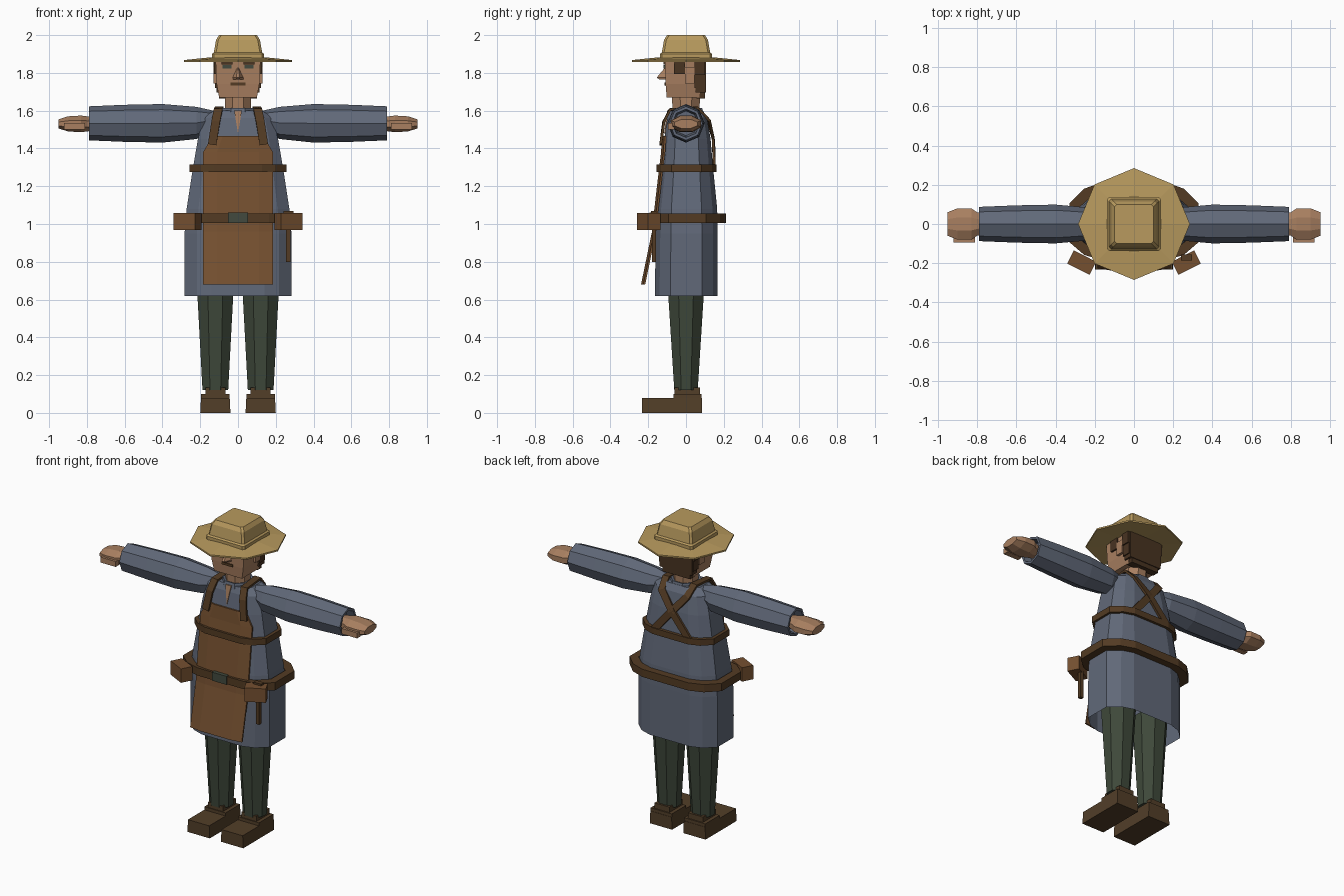
import bpy
import bmesh
import math
from mathutils import Vector, Matrix

if "Cube" in bpy.data.objects:
    bpy.data.objects.remove(bpy.data.objects["Cube"], do_unlink=True)


def material(name, rgb):
    lin = [((c / 255 + 0.055) / 1.055) ** 2.4 for c in rgb] + [1]
    m = bpy.data.materials.new(name)
    m.use_nodes = True
    m.diffuse_color = lin
    m.node_tree.nodes["Principled BSDF"].inputs["Base Color"].default_value = lin
    return m


COAT = material("slate_cloth", (97, 105, 121))
APRON = material("tan_leather", (117, 80, 48))
STRAP = material("dark_leather", (83, 59, 35))
SKIN = material("skin", (168, 127, 96))
STRAW = material("straw", (184, 154, 94))
TROUSER = material("green_cloth", (62, 72, 58))
BOOT = material("boot_leather", (82, 62, 40))
HAIR = material("brown_hair", (72, 51, 33))
METAL = material("dull_metal", (66, 74, 62))


def loft(name, rings, mat, caps=(True, True), loop=False):
    """Skin a list of equal-length point rings."""
    bm = bmesh.new()
    rows = [[bm.verts.new(p) for p in r] for r in rings]
    n = len(rows[0])
    for a, b in zip(rows, rows[1:] + (rows[:1] if loop else [])):
        for i in range(n):
            j = (i + 1) % n
            bm.faces.new((a[i], a[j], b[j], b[i]))
    if not loop:
        if caps[0]:
            bm.faces.new(rows[0])
        if caps[1]:
            bm.faces.new(rows[-1])
    bmesh.ops.recalc_face_normals(bm, faces=bm.faces)
    me = bpy.data.meshes.new(name)
    bm.to_mesh(me)
    bm.free()
    me.materials.append(mat)
    ob = bpy.data.objects.new(name, me)
    bpy.context.collection.objects.link(ob)
    return ob


def rect(x0, x1, y0, y1, z):
    return [(x0, y0, z), (x1, y0, z), (x1, y1, z), (x0, y1, z)]


def box(name, x, y, z, mat, s=1):
    x = [v * s for v in x]
    return loft(name, [rect(*x, *y, h) for h in z], mat)


def octagon(cx, hx, hy, z, turn=0.5):
    k = 1 / math.cos(math.pi / 8) if turn else 1
    angles = [(i + turn) * math.pi / 4 for i in range(8)]
    return [(cx + hx * k * math.cos(a), hy * k * math.sin(a), z) for a in angles]


def torso(hx, yf, yb, z):
    """Twelve-sided body cross-section."""
    quarter = [(1, .5), (.77, .85), (.5, 1)]
    front = [(u, v * yf) for u, v in quarter]
    back = [(u, v * yb) for u, v in quarter]
    right = front[::-1] + back
    half = [(hx * u, y, z) for u, y in right]
    return half + [(-x, y, z) for x, y, z in half[::-1]]


def band(name, hx, yf, yb, z0, z1, t, mat):
    outer, inner = (hx, yf, yb), (hx - t, yf + t, yb - t)
    loft(name, [torso(*outer, z0), torso(*outer, z1), torso(*inner, z1), torso(*inner, z0)],
         mat, loop=True)


def strap(name, path, width, thick, mat):
    pts = [Vector(p) for p in path]
    rings = []
    for i, p in enumerate(pts):
        along = (pts[min(i + 1, len(pts) - 1)] - pts[max(i - 1, 0)]).normalized()
        out = Vector((0, p.y, max(0, p.z - 1.42) * 0.8)).normalized()
        side = along.cross(out).normalized() * width / 2
        out = out * thick / 2
        rings.append([p - side - out, p + side - out, p + side + out, p - side + out])
    loft(name, rings, mat)


# Coat body, neck and collar
loft("coat", [torso(*r) for r in (
    (.283, -.165, .168, .62), (.283, -.16, .168, .95), (.272, -.155, .165, 1.08),
    (.238, -.128, .143, 1.3), (.212, -.115, .13, 1.45), (.185, -.1, .112, 1.56),
    (.13, -.085, .09, 1.6))], COAT, (False, True))
loft("collar", [octagon(0, .1, .095, 1.57), octagon(0, .086, .085, 1.615),
                octagon(0, .07, .07, 1.61)], COAT)
loft("neck", [octagon(0, .068, .07, 1.56), octagon(0, .07, .075, 1.7)], SKIN)
loft("open_neckline", [[(-.02, y - .012, 1.6), (.02, y - .012, 1.6), (0, y - .028, 1.48)]
                       for y in (-.088, -.08)], SKIN)


# Apron with edges bent back, bands and buckle
def apron_ring(w, y, z):
    bend = [(-w, y + .012), (-.6 * w, y), (.6 * w, y), (w, y + .012)]
    return [(x, v, z) for x, v in bend] + [(x, v + .01, z) for x, v in bend[::-1]]


loft("apron", [apron_ring(*r) for r in (
    (.185, -.238, .68), (.185, -.18, .96), (.185, -.17, 1.06), (.185, -.142, 1.3),
    (.185, -.132, 1.38), (.135, -.127, 1.465))], APRON)
band("waist_belt", .33, -.185, .212, 1.005, 1.055, .048, STRAP)
band("chest_band", .256, -.155, .162, 1.275, 1.315, .022, STRAP)
box("belt_buckle", (-.052, .052), (-.194, -.17), (1.005, 1.06), METAL)

for s, side in ((1, "left"), (-1, "right")):
    # Strap over the shoulder, crossing at the back
    strap(side + "_shoulder_strap",
          [(s * x, y, z) for x, y, z in ((.137, -.134, 1.42), (.118, -.118, 1.54), (.105, -.085, 1.605),
                                         (.1, .06, 1.615), (.09, .118, 1.555),
                                         (0, .145, 1.45), (-.13, .15, 1.295))],
          .045, .014, STRAP)

    # Sleeve with open cuff
    sleeve = [(.13, .05, 1.55), (.22, .085, 1.535), (.4, .102, 1.533), (.6, .098, 1.533),
              (.79, .09, 1.533), (.79, .075, 1.533), (.74, .065, 1.533)]
    loft(side + "_sleeve", [[(s * x, v * .97, h + c) for h, v, _ in octagon(0, r, r, 0, 0)]
                            for x, r, c in sleeve], COAT)

    # Hand and thumb
    loft(side + "_hand", [[(s * x, v, 1.53 + h) for h, v, _ in octagon(0, hz, hy, 0)]
                          for x, hy, hz in ((.74, .045, .032), (.8, .06, .04), (.83, .08, .044),
                                            (.9, .08, .04), (.95, .06, .024))], SKIN)
    box(side + "_thumb", (.81, .92), (-.095, -.06), (1.5, 1.535), SKIN, s)

    # Leg and boot
    loft(side + "_leg", [octagon(s * .12, .068, .062, .12), octagon(s * .12, .1, .1, .72)], TROUSER)
    box(side + "_ankle_cuff", (.067, .173), (-.06, .075), (.08, .135), BOOT, s)
    loft(side + "_boot", [rect(s * a, s * b, y, .085, z) for a, b, y, z in (
        (.04, .2, -.232, 0), (.044, .196, -.232, .08))], BOOT)
    box(side + "_boot_heel", (.044, .196), (-.065, .083), (.07, .1), BOOT, s)

    # Belt pouch
    pouch = box(side + "_pouch", (-.064, .064), (-.0375, .0375), (.968, 1.058), APRON)
    pouch.data.transform(Matrix.Translation((s * .267, -.197, 0))
                         @ Matrix.Rotation(s * math.radians(27), 4, "Z"))

    # Eye, brow, ear and layered hair
    box(side + "_eye", (.034, .082), (-.118, -.108), (1.822, 1.841), METAL, s)
    box(side + "_brow", (.028, .088), (-.12, -.108), (1.844, 1.858), HAIR, s)
    box(side + "_ear", (.1, .13), (-.005, .045), (1.745, 1.83), SKIN, s)
    box(side + "_temple_hair", (.1, .126), (-.063, -.005), (1.795, 1.87), HAIR, s)
    box(side + "_side_hair", (.09, .13), (.045, .1), (1.79, 1.87), HAIR, s)
    box(side + "_rear_side_hair", (.09, .122), (.045, .1), (1.72, 1.87), HAIR, s)

# Hammer hanging from the left pouch
box("hammer_handle", (.255, .278), (-.18, -.158), (.8, .98), STRAP)
box("hammer_head", (.24, .295), (-.185, -.155), (1.05, 1.07), STRAP)

# Head, nose, mouth and hair
loft("head", [rect(-w, w, y0, y1, z) for w, y0, y1, z in (
    (.1, -.102, .07, 1.67), (.113, -.108, .08, 1.74), (.119, -.112, .09, 1.87))], SKIN)
loft("nose", [[(-w, -.105, z), (w, -.105, z), (w * .3, y, z), (-w * .3, y, z)]
              for w, y, z in ((.03, -.14, 1.765), (.03, -.155, 1.775), (.008, -.114, 1.825))], SKIN)
box("mouth", (-.04, .04), (-.114, -.1), (1.732, 1.748), STRAP)
box("back_hair", (-.115, .115), (.05, .105), (1.695, 1.87), HAIR)
box("nape_hair", (-.1, .1), (.055, .1), (1.665, 1.7), HAIR)

# Hat brim and crown
loft("hat_brim", [octagon(0, r, r, z, 0) for r, z in
                  ((.12, 1.866), (.285, 1.858), (.285, 1.868), (.15, 1.882))], STRAW)


def crown_ring(w, z, c=.012):
    return [(x * sx, y * sy, z) for sx, sy, flip in ((1, 1, 0), (-1, 1, 1), (-1, -1, 0), (1, -1, 1))
            for x, y in ([(w, w - c), (w - c, w)][::-1 if flip else 1])]


loft("hat_crown", [crown_ring(w, z) for w, z in (
    (.138, 1.872), (.138, 1.9), (.128, 1.908), (.116, 1.975), (.1, 2.0))], STRAW)
